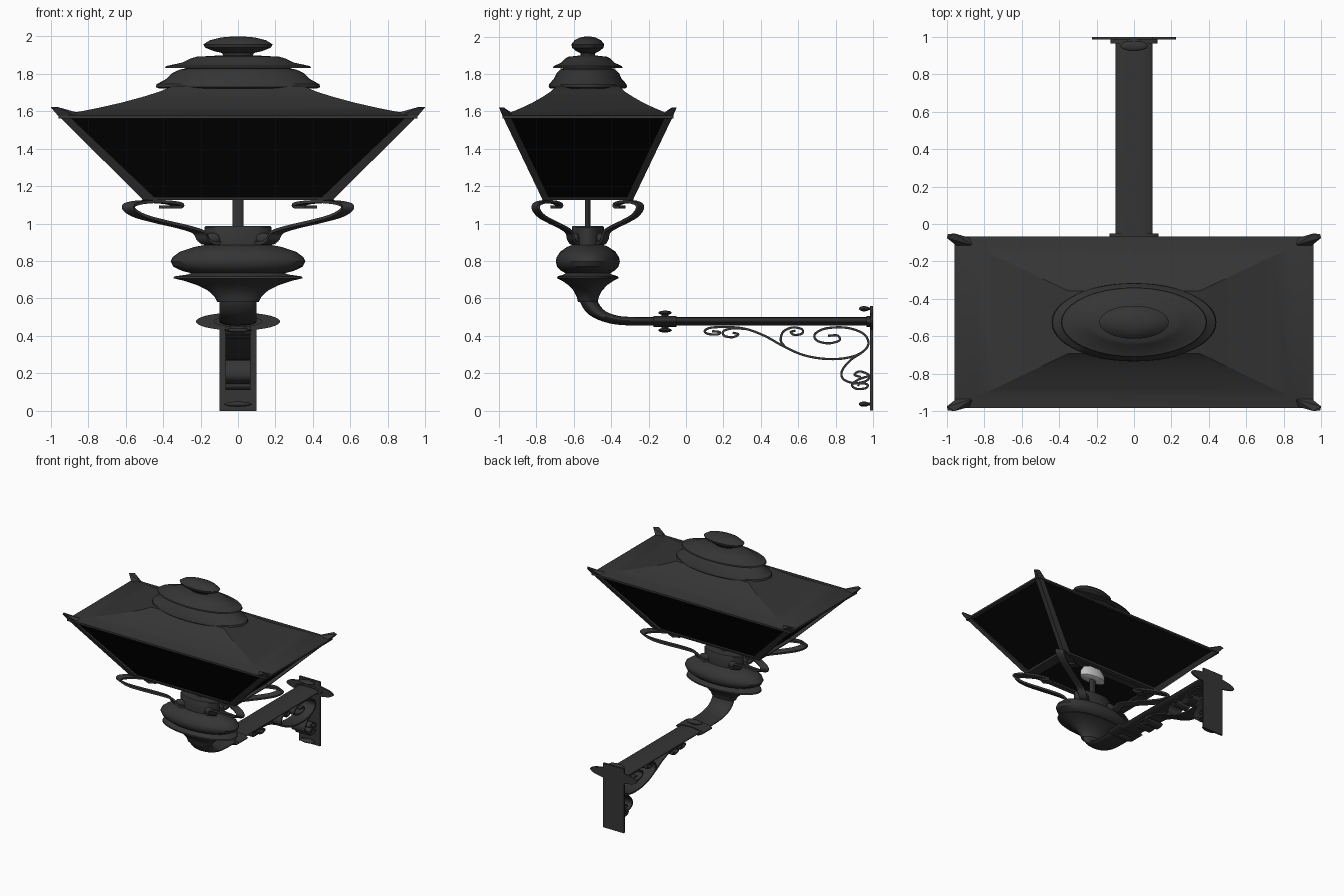
import bpy, bmesh, math
from mathutils import Vector

CY = -0.525            # lantern axis in y
K = 0.476              # lantern depth relative to width
UNIT = Vector((1, K, 0.23))


def material(name, c):
    m = bpy.data.materials.new(name)
    m.diffuse_color = (c[0], c[1], c[2], 1)
    return m


IRON = material("dark iron", (0.035, 0.035, 0.035))
GLASS = material("black glass", (0.001, 0.001, 0.001))
LIGHT = material("pale lamp", (0.55, 0.55, 0.55))


def finish(name, bm, mat=IRON, angle=35):
    bmesh.ops.recalc_face_normals(bm, faces=bm.faces)
    me = bpy.data.meshes.new(name)
    bm.to_mesh(me)
    bm.free()
    me.materials.append(mat)
    ob = bpy.data.objects.new(name, me)
    bpy.context.collection.objects.link(ob)
    bpy.ops.object.select_all(action='DESELECT')
    ob.select_set(True)
    bpy.context.view_layer.objects.active = ob
    bpy.ops.object.shade_smooth_by_angle(angle=math.radians(angle))
    return ob


def loft(name, rings, caps=True, mat=IRON, angle=35):
    """Skin a list of closed rings with equal point counts."""
    bm = bmesh.new()
    vs = [[bm.verts.new(p) for p in r] for r in rings]
    n = len(vs[0])
    for a, b in zip(vs, vs[1:]):
        for i in range(n):
            bm.faces.new((a[i], a[(i + 1) % n], b[(i + 1) % n], b[i]))
    if caps:
        bm.faces.new(vs[0])
        bm.faces.new(vs[-1])
    return finish(name, bm, mat, angle)


def lathe(name, profile, n=48, mat=IRON):
    """Oval turned part on the lantern axis from (radius, z) points."""
    ang = [2 * math.pi * i / n for i in range(n)]
    loft(name, [[(r * math.cos(t), CY + K * r * math.sin(t), z) for t in ang]
                for r, z in profile], mat=mat)


def rect(hx, hy, z):
    return [(sx * hx, CY + sy * hy, z) for sx, sy in ((1, 1), (-1, 1), (-1, -1), (1, -1))]


def smooth(pts, steps=6):
    """Catmull-Rom spline through the points."""
    p = [Vector(q) for q in pts]
    p = [2 * p[0] - p[1]] + p + [2 * p[-1] - p[-2]]
    out = []
    for a, b, c, d in zip(p, p[1:], p[2:], p[3:]):
        for s in range(steps):
            t = s / steps
            out.append(0.5 * (2 * b + (c - a) * t + (2 * a - 5 * b + 4 * c - d) * t * t
                              + (3 * b - a - 3 * c + d) * t ** 3))
    return out + [p[-2]]


def sweep(name, pts, side, a, b, n=4, scale=(1, 1, 1)):
    """Sweep an oval (n large) or a flat bar (n = 4) along the points."""
    side = Vector(side).normalized()
    pts = [Vector(p) for p in pts]
    f = math.sqrt(2) if n == 4 else 1
    rings = []
    for i, p in enumerate(pts):
        t = (pts[min(i + 1, len(pts) - 1)] - pts[max(i - 1, 0)]).normalized()
        nor = t.cross(side).normalized()
        ring = []
        for j in range(n):
            w = 2 * math.pi * (j + 0.5) / n
            q = p + side * (a * f * math.cos(w)) + nor * (b * f * math.sin(w))
            ring.append((q.x * scale[0], q.y * scale[1], q.z * scale[2]))
        rings.append(ring)
    loft(name, rings)


def ball(name, c, r):
    bm = bmesh.new()
    bmesh.ops.create_uvsphere(bm, u_segments=20, v_segments=12, radius=1)
    for v in bm.verts:
        v.co = Vector(c) + v.co * Vector(r)
    finish(name, bm, angle=60)


def hull(name, pts):
    bm = bmesh.new()
    for p in pts:
        bm.verts.new(p)
    bmesh.ops.convex_hull(bm, input=bm.verts)
    finish(name, bm)


# Finial and tiered chimney on the roof
lathe("finial", [(0.03, 2.0), (0.09, 1.995), (0.15, 1.98), (0.185, 1.958), (0.175, 1.94),
                 (0.13, 1.922), (0.085, 1.912), (0.075, 1.89)])
lathe("upper_chimney_tier", [(0.07, 1.9), (0.22, 1.892), (0.255, 1.882), (0.30, 1.86),
                             (0.385, 1.842), (0.39, 1.832), (0.27, 1.83), (0.26, 1.81)])
lathe("lower_chimney_tier", [(0.26, 1.83), (0.31, 1.824), (0.35, 1.805), (0.38, 1.775),
                             (0.435, 1.745), (0.44, 1.73), (0.42, 1.722), (0.34, 1.722)])

# Concave rectangular roof
loft("roof", [rect(hx, hx * K, z) for hx, z in
              ((0.96, 1.562), (0.96, 1.578), (0.92, 1.585), (0.84, 1.6), (0.74, 1.62), (0.62, 1.647),
               (0.50, 1.68), (0.42, 1.705), (0.35, 1.735))], angle=25)

# Corner horns and lantern posts
for sx in (-1, 1):
    for sy in (-1, 1):
        def corner(pts):
            return [(sx * x, CY + sy * y, z) for x, y, z in pts]
        hull("corner_horn", corner([(0.86, 0.41, 1.594), (1.0, 0.45, 1.622), (0.96, 0.475, 1.622),
                                    (0.995, 0.47, 1.615), (0.95, 0.41, 1.58), (0.88, 0.452, 1.58),
                                    (0.952, 0.452, 1.565)]))
        hull("corner_post", corner([(x, y, z) for z, xs, ys in
                                    ((1.567, (0.95, 0.895), (0.452, 0.41)),
                                     (1.13, (0.51, 0.435), (0.243, 0.203)))
                                    for x in xs for y in ys]))
        # Scroll arm from neck to lantern base
        arm = [(0.10, 0.905), (0.15, 0.895), (0.185, 0.915), (0.21, 0.955), (0.29, 0.982), (0.41, 1.01),
               (0.52, 1.04), (0.58, 1.075), (0.575, 1.102), (0.50, 1.116), (0.40, 1.116),
               (0.33, 1.105), (0.33, 1.09), (0.39, 1.088)]
        sweep("scroll_arm", smooth([(sx * r, CY + sy * r * K, z) for r, z in arm]),
              (sx * 1, -sy * K, 0), 0.035, 0.008)
        ball("arm_foot", (sx * 0.14, CY + sy * 0.14 * K, 0.92), (0.045, 0.022, 0.03))

# Glass panes and the open base frame
loft("glass_panes", [rect(0.925, 0.435, 1.563), rect(0.475, 0.225, 1.135)], caps=False, mat=GLASS)
loft("base_frame", [rect(0.51, 0.243, 1.127), rect(0.52, 0.248, 1.142), rect(0.42, 0.198, 1.142),
                    rect(0.42, 0.198, 1.127), rect(0.51, 0.243, 1.127)], caps=False)

# Stem and lamp
lathe("stem", [(0.03, 0.95), (0.03, 1.16)], 20)
lathe("lamp", [(0.09, 1.15), (0.12, 1.16), (0.12, 1.21), (0.09, 1.25), (0.03, 1.27)], 24, LIGHT)

# Turned neck with bulb and flange
lathe("neck_and_bulb", [(0.17, 0.988), (0.18, 0.98), (0.18, 0.885), (0.23, 0.876), (0.31, 0.85),
                        (0.35, 0.82), (0.36, 0.798), (0.345, 0.77), (0.30, 0.748), (0.25, 0.735),
                        (0.27, 0.728), (0.34, 0.718), (0.345, 0.708), (0.29, 0.695), (0.22, 0.672),
                        (0.16, 0.642), (0.125, 0.61), (0.11, 0.58)])

# Bent arm tube
path = [(-0.52, 0.64), (-0.52, 0.585), (-0.475, 0.523), (-0.39, 0.488), (-0.29, 0.478),
        (-0.17, 0.477), (0.4, 0.477), (0.99, 0.477)]
sweep("bent_arm", smooth([(0, y / K, z / 0.23) for y, z in path], 8), (1, 0, 0), 0.1, 0.1, 32, UNIT)


def disc(name, y0, y1, a, b):
    sweep(name, [(0, y0, 0.477), (0, y1, 0.477)], (1, 0, 0), a, b, 40)


# Collar on the arm with studs
disc("arm_collar", -0.175, -0.05, 0.13, 0.029)
for z in (0.43, 0.523):
    ball("collar_stud", (0, -0.112, z), (0.075, 0.036, 0.012))
sweep("collar_pin", [(0, -0.112, 0.43), (0, -0.112, 0.523)], (1, 0, 0), 0.04, 0.018, 16)

# Wall plate with oval disc, socket and bolts
hull("wall_plate", [(x, y, z) for x in (-0.1, 0.1) for y in (0.985, 1.0) for z in (0, 0.56)])
disc("wall_disc", 0.987, 1.0, 0.225, 0.048)
disc("wall_socket", 0.965, 0.99, 0.125, 0.029)
for z in (0.035, 0.545):
    ball("wall_bolt", (0, 0.952, z), (0.073, 0.028, 0.014))
    sweep("wall_bolt_shank", [(0, 0.95, z), (0, 0.99, z)], (1, 0, 0), 0.035, 0.008, 16)

# Flat-bar scrollwork under the arm, as (y, z) paths
scrolls = {
    "main_scroll": [(0.14, 0.425), (0.18, 0.42), (0.17, 0.408), (0.12, 0.41), (0.10, 0.425), (0.13, 0.443),
                    (0.22, 0.447), (0.32, 0.437), (0.42, 0.40), (0.52, 0.345), (0.62, 0.3), (0.73, 0.278),
                    (0.84, 0.279), (0.93, 0.305), (0.975, 0.355), (0.95, 0.41), (0.86, 0.443),
                    (0.75, 0.44), (0.69, 0.41), (0.70, 0.375), (0.76, 0.36), (0.82, 0.375),
                    (0.81, 0.402), (0.76, 0.40)],
    "front_curl": [(0.32, 0.437), (0.25, 0.44), (0.2, 0.425), (0.205, 0.4), (0.25, 0.393),
                   (0.28, 0.408), (0.25, 0.417)],
    "middle_curl": [(0.53, 0.34), (0.507, 0.375), (0.52, 0.422), (0.57, 0.445), (0.62, 0.435),
                    (0.62, 0.412), (0.58, 0.405), (0.56, 0.42), (0.585, 0.428)],
    "lower_scroll": [(0.94, 0.31), (0.88, 0.27), (0.835, 0.215), (0.84, 0.17), (0.90, 0.147),
                     (0.965, 0.16), (0.978, 0.19), (0.93, 0.21), (0.90, 0.192), (0.935, 0.18)],
    "bottom_curl": [(0.975, 0.185), (0.92, 0.165), (0.888, 0.138), (0.91, 0.117), (0.96, 0.12),
                    (0.97, 0.14), (0.93, 0.147), (0.92, 0.132)],
}
for name, pts in scrolls.items():
    sweep(name, smooth([(0, y, z) for y, z in pts]), (1, 0, 0), 0.066, 0.006)
